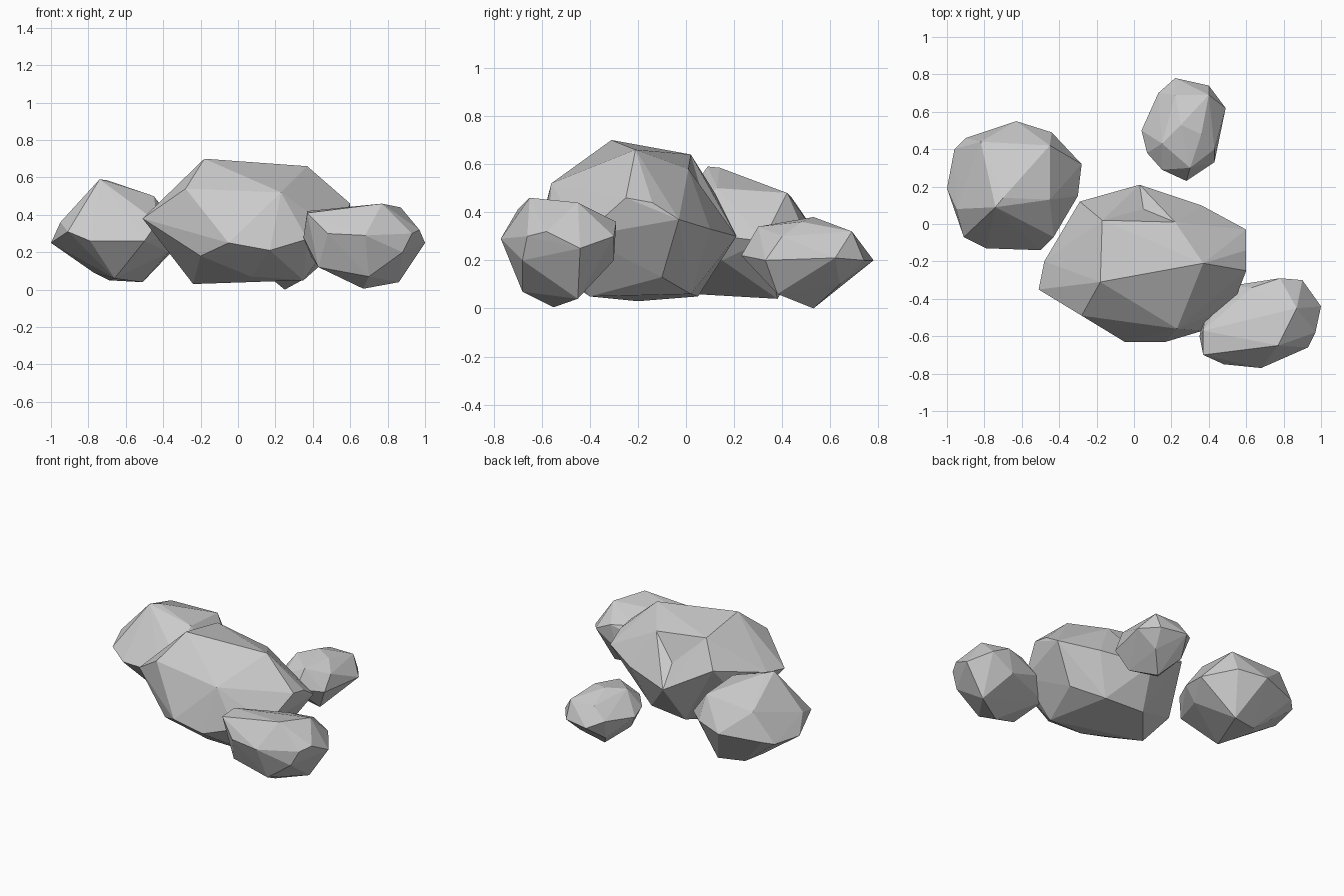
import bpy, bmesh
from mathutils import Vector


def rock(name, points, dents=()):
    """Faceted boulder: convex skin over its corners, with a few chipped-in dents."""
    bm = bmesh.new()
    for p in points:
        bm.verts.new(p)
    bmesh.ops.convex_hull(bm, input=bm.verts[:])
    loose = [v for v in bm.verts if not v.link_faces]
    bmesh.ops.delete(bm, geom=loose, context='VERTS')
    bmesh.ops.recalc_face_normals(bm, faces=bm.faces[:])
    for d in dents:
        d = Vector(d)
        # poke the facet whose plane is nearest above the dent
        face = min(bm.faces, key=lambda f: abs((f.verts[0].co - d).dot(f.normal)))
        new = bmesh.ops.poke(bm, faces=[face])
        new['verts'][0].co = d
        bm.normal_update()
    me = bpy.data.meshes.new(name)
    bm.to_mesh(me)
    bm.free()
    ob = bpy.data.objects.new(name, me)
    bpy.context.collection.objects.link(ob)
    return ob


# Large central boulder: crown, waist, foot
rock("large_boulder", [
    (-.18, -.31, .70), (.37, -.21, .66), (-.17, .02, .64), (.22, .01, .58),
    (-.28, -.49, .54), (.23, -.56, .52), (.02, -.56, .45),
    (-.51, -.35, .38), (-.48, -.20, .40), (-.29, .12, .48), (.03, .21, .30),
    (.36, .10, .33), (.60, -.03, .37), (.60, -.14, .44), (.60, -.25, .46),
    (.53, -.43, .30), (.37, -.57, .27), (.17, -.63, .21), (-.05, -.63, .25),
    (-.20, -.51, .18), (-.24, -.20, .03), (.07, -.43, .07), (.35, -.40, .05),
    (.25, .02, .06), (-.03, .05, .05), (-.37, -.10, .20), (.44, -.10, .13)],
    [(.05, .08, .43)])

# Left boulder
rock("left_boulder", [
    (-.74, .09, .59), (-.70, .14, .585), (-.45, .13, .50), (-.45, .42, .48),
    (-.82, .44, .46), (-1.0, .19, .25), (-.96, .40, .26), (-.95, .08, .36),
    (-.90, .46, .28), (-.63, .55, .30), (-.44, .49, .32), (-.28, .32, .28),
    (-.30, .15, .30), (-.43, -.07, .36), (-.50, -.14, .26), (-.79, -.13, .26),
    (-.91, -.07, .31), (-.51, .38, .04), (-.69, .34, .05), (-.66, .03, .06),
    (-.77, .25, .09), (-.37, .15, .20)])

# Right boulder
rock("right_boulder", [
    (.37, -.70, .41), (.37, -.57, .42), (.77, -.65, .46), (.87, -.45, .44),
    (.68, -.77, .29), (.48, -.75, .30), (.88, -.68, .20), (.93, -.66, .30),
    (.97, -.58, .32), (1.0, -.44, .25), (.90, -.30, .30), (.78, -.29, .36),
    (.63, -.34, .37), (.52, -.33, .28), (.35, -.60, .28), (.43, -.66, .12),
    (.67, -.55, .005), (.86, -.45, .04), (.70, -.68, .07), (.74, -.30, .20),
    (.39, -.42, .18)])

# Small back boulder
rock("back_boulder", [
    (.25, .53, .38), (.15, .43, .36), (.36, .48, .36), (.22, .69, .32),
    (.40, .69, .32), (.22, .78, .20), (.40, .74, .20), (.49, .62, .21),
    (.43, .40, .30), (.43, .33, .20), (.28, .23, .22), (.15, .29, .27),
    (.07, .38, .24), (.04, .50, .22), (.13, .70, .24), (.30, .30, .34),
    (.25, .53, .0), (.36, .38, .06), (.14, .40, .09), (.36, .64, .10),
    (.16, .65, .10)])
